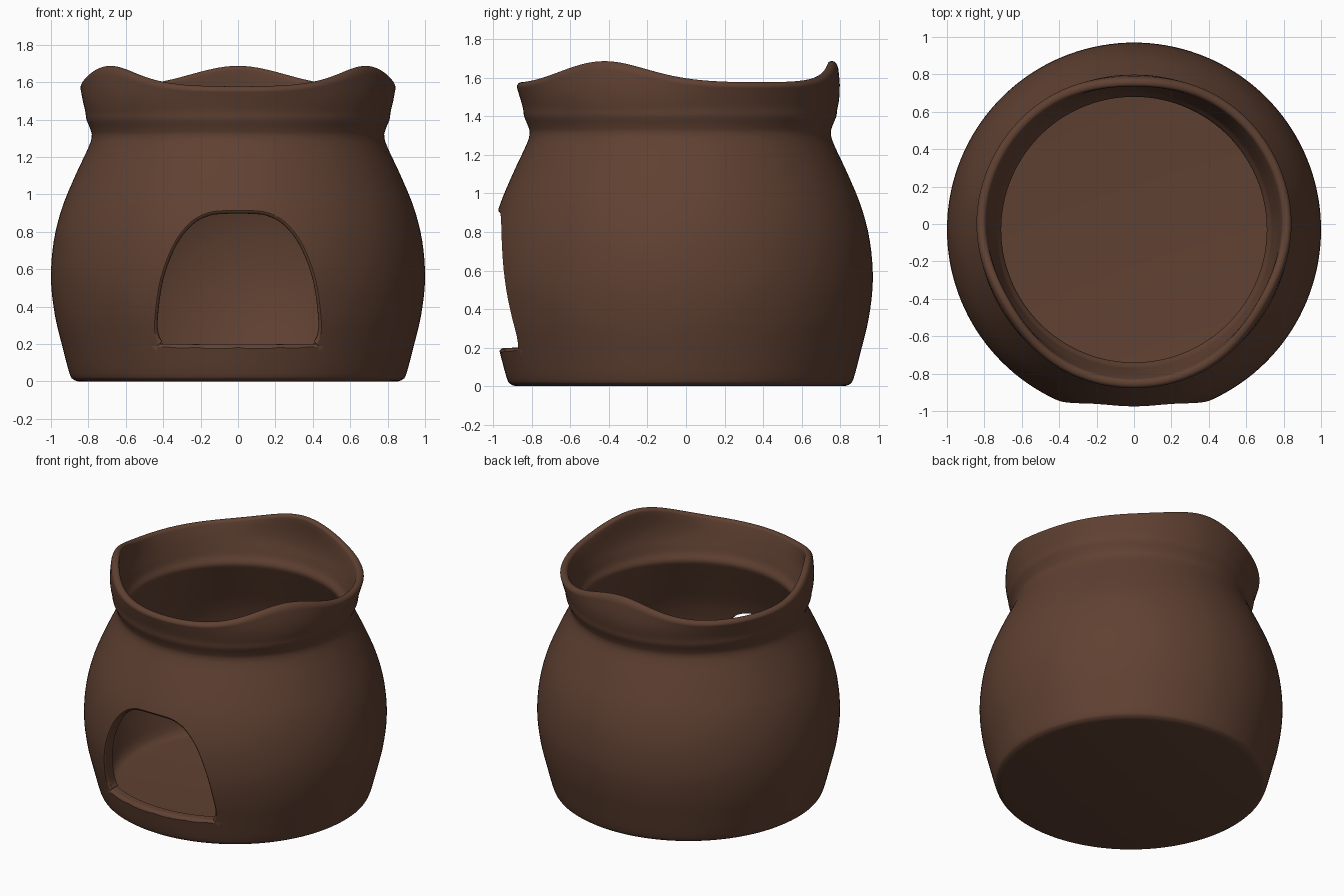
import bpy, bmesh, math
from mathutils import Vector

if "Cube" in bpy.data.objects:
    bpy.data.objects.remove(bpy.data.objects["Cube"])

SEG = 144
CY = -0.03   # pot axis sits slightly forward

clay = bpy.data.materials.new("brown clay")
clay.diffuse_color = (0.117, 0.053, 0.032, 1)
clay.use_nodes = True
clay.node_tree.nodes["Principled BSDF"].inputs["Base Color"].default_value = clay.diffuse_color


def spline(pts, n, closed=False):
    """Catmull-Rom curve through 2D points."""
    out, c = [], len(pts)
    for i in range(c if closed else c - 1):
        get = lambda k: Vector(pts[k % c] if closed else pts[min(max(k, 0), c - 1)])
        p0, p1, p2, p3 = (get(i + k) for k in (-1, 0, 1, 2))
        for j in range(n):
            t = j / n
            out.append(0.5 * (2 * p1 + (p2 - p0) * t + (2 * p0 - 5 * p1 + 4 * p2 - p3) * t * t
                              + (3 * p1 - p0 - 3 * p2 + p3) * t ** 3))
    if not closed:
        out.append(Vector(pts[-1]))
    return out


def make_object(name, bm):
    bmesh.ops.recalc_face_normals(bm, faces=bm.faces)
    me = bpy.data.meshes.new(name)
    bm.to_mesh(me)
    bm.free()
    me.materials.append(clay)
    ob = bpy.data.objects.new(name, me)
    bpy.context.collection.objects.link(ob)
    return ob


# Wall profile: outside going up, over the lip, inside going down
outer = [(0.855, 0), (0.88, 0.01), (0.9, 0.04), (0.94, 0.19), (0.98, 0.36), (1.0, 0.55),
         (0.985, 0.75), (0.94, 0.93), (0.87, 1.1), (0.8, 1.25), (0.782, 1.31), (0.79, 1.35),
         (0.81, 1.40), (0.818, 1.45), (0.842, 1.53)]
lip = [(0.848, 1.555), (0.838, 1.572), (0.82, 1.577), (0.803, 1.57), (0.793, 1.55)]
inner = [(0.775, 1.5), (0.752, 1.42), (0.735, 1.36), (0.71, 1.31), (0.73, 1.25), (0.795, 1.1),
         (0.865, 0.93), (0.91, 0.75), (0.925, 0.55), (0.905, 0.36), (0.865, 0.18),
         (0.84, 0.09), (0.81, 0.05), (0.77, 0.04)]
profile = spline(outer + lip + inner, 4)
outside = spline(outer, 8)


def outer_radius(z):
    for a, b in zip(outside, outside[1:]):
        if a.y <= z <= b.y:
            return a.x + (b.x - a.x) * (z - a.y) / max(b.y - a.y, 1e-6)
    return outside[-1].x


def lobe(angle):
    """Strength of the three raised rim supports."""
    total = 0
    for centre in (90, 210, 330):
        d = (math.degrees(angle) - centre + 180) % 360 - 180
        total += math.exp(-(d / 25) ** 2)
    return total


# Pot body with wavy rim
bm = bmesh.new()
rings = []
for p in profile:
    t = min(max((p.y - 1.45) / 0.127, 0), 1)
    t = t * t * (3 - 2 * t)
    ring = []
    for i in range(SEG):
        a = 2 * math.pi * i / SEG
        w = lobe(a)
        r = p.x - 0.035 * w * t * t
        ring.append(bm.verts.new((r * math.cos(a), CY + r * math.sin(a), p.y + 0.11 * w * t)))
    rings.append(ring)
for lo, hi in zip(rings, rings[1:]):
    for i in range(SEG):
        j = (i + 1) % SEG
        bm.faces.new((lo[i], lo[j], hi[j], hi[i]))
bm.faces.new(rings[0])       # underside
bm.faces.new(rings[-1])      # inner floor
pot = make_object("pot_body", bm)

# Arched front opening: cutter flares outward at the surface for a soft edge
half = [(0.09, 0.895), (0.17, 0.88), (0.24, 0.84), (0.31, 0.76), (0.365, 0.65), (0.405, 0.52),
        (0.427, 0.36), (0.427, 0.27), (0.405, 0.215), (0.36, 0.2)]
outline = spline(half + [(-x, z) for x, z in reversed(half)], 4, closed=True)
bm = bmesh.new()
loops = []
for grow, depth in ((0.045, 0.06), (0.022, 0.004), (0.009, -0.006), (0.002, -0.016),
                    (0, -0.028), (0, -0.3)):
    loop = []
    for p in outline:
        x = p.x * (1 + grow / 0.43)
        z = 0.54 + (p.y - 0.54) * (1 + grow / 0.35)
        r = outer_radius(z) + depth
        loop.append(bm.verts.new((x, CY - math.sqrt(r * r - x * x), z)))
    loops.append(loop)
n = len(outline)
for a, b in zip(loops, loops[1:]):
    for i in range(n):
        bm.faces.new((a[i], a[(i + 1) % n], b[(i + 1) % n], b[i]))
for loop, y in ((loops[0], -1.3), (loops[-1], -0.4)):   # flat end caps
    cap = [bm.verts.new((v.co.x, y, v.co.z)) for v in loop]
    for i in range(n):
        bm.faces.new((loop[i], loop[(i + 1) % n], cap[(i + 1) % n], cap[i]))
    bm.faces.new(cap)
cutter = make_object("opening_cutter", bm)
cutter.hide_render = True

cut = pot.modifiers.new("front opening", 'BOOLEAN')
cut.operation = 'DIFFERENCE'
cut.solver = 'EXACT'
cut.object = cutter
bpy.context.view_layer.objects.active = pot
pot.select_set(True)
bpy.ops.object.modifier_apply(modifier=cut.name)
bpy.data.objects.remove(cutter)
bpy.ops.object.shade_smooth_by_angle(angle=math.radians(40))
